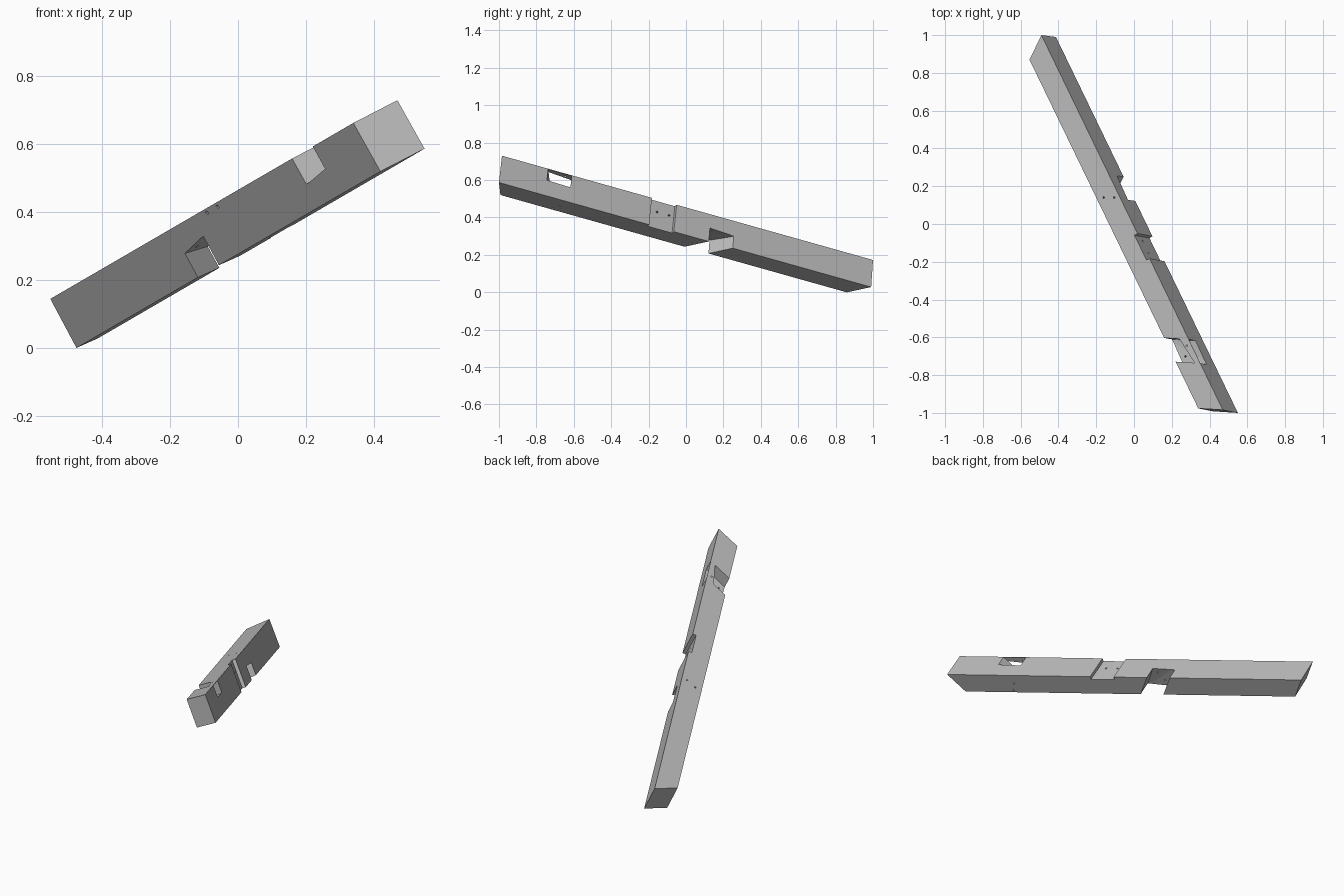
import bpy
import bmesh
from mathutils import Vector

cube = bpy.data.objects.get("Cube")
if cube:
    bpy.data.objects.remove(cube, do_unlink=True)

# Skewed beam frame: one top corner, two section edges, and the run per unit of y
CORNER = Vector((0.47, -0.984, 0.73))
ACROSS = Vector((-0.13, 0.008, -0.067))
DOWN = Vector((0.08, -0.016, -0.143))
RUN = Vector((-0.484, 1.0, -0.281))

timber = bpy.data.materials.new("timber_grey")
timber.use_nodes = True
timber.diffuse_color = (0.5, 0.5, 0.5, 1)
timber.node_tree.nodes["Principled BSDF"].inputs["Base Color"].default_value = (0.5, 0.5, 0.5, 1)


def point(y, a, b):
    """Point at a given y, a across the section and b down it."""
    p = CORNER + ACROSS * a + DOWN * b
    return p + RUN * (y - p.y)


def hull(name, points):
    bm = bmesh.new()
    for p in points:
        bm.verts.new(p)
    bmesh.ops.convex_hull(bm, input=bm.verts[:])
    bmesh.ops.dissolve_limit(bm, angle_limit=0.005, verts=bm.verts[:], edges=bm.edges[:])
    bmesh.ops.recalc_face_normals(bm, faces=bm.faces[:])
    mesh = bpy.data.meshes.new(name)
    bm.to_mesh(mesh)
    bm.free()
    mesh.materials.append(timber)
    obj = bpy.data.objects.new(name, mesh)
    bpy.context.collection.objects.link(obj)
    return obj


def block(name, walls, slope_a, slope_b, section):
    """Block between two sloping walls; section(i) gives the (a, b) corners at wall i."""
    return hull(name, [point(y + slope_a * a + slope_b * b, a, b)
                       for i, y in enumerate(walls) for a, b in section(i)])


def bore(start, end):
    start, end = Vector(start), Vector(end)
    axis = end - start
    bm = bmesh.new()
    bmesh.ops.create_cone(bm, cap_ends=True, segments=10, radius1=0.005,
                          radius2=0.005, depth=axis.length * 1.3)
    bm.transform(axis.to_track_quat('Z', 'Y').to_matrix().to_4x4())
    bmesh.ops.translate(bm, verts=bm.verts[:], vec=(start + end) / 2)
    mesh = bpy.data.meshes.new("bore_cutter")
    bm.to_mesh(mesh)
    bm.free()
    obj = bpy.data.objects.new("bore_cutter", mesh)
    bpy.context.collection.objects.link(obj)
    return obj


def cut(target, cutter):
    cutter.hide_render = True
    mod = target.modifiers.new("cut", 'BOOLEAN')
    mod.operation = 'DIFFERENCE'
    mod.solver = 'EXACT'
    mod.object = cutter
    bpy.context.view_layer.objects.active = target
    bpy.ops.object.modifier_apply(modifier=mod.name)


# Beam with two different mitred ends
square = [(0, 0), (1, 0), (1, 1), (0, 1)]
beam = hull("beam", [point(-0.984 + 0.008 * a - 0.016 * b, a, b) for a, b in square]
            + [point(1.0 - 0.13 * a - 0.01 * b, a, b) for a, b in square])


def floor_section(outer, depths):
    """Section open at the outer side with a tilted floor; depths at a=0 and a=1 per wall."""
    def section(i):
        d0, d1 = depths[i]
        s = 0.2 * (d1 - d0)
        return [(-0.2, outer), (1.2, outer), (1.2, d1 + s), (-0.2, d0 - s)]
    return section


# Lap joints: top notch, bottom notch and shallow side seat
top_notch = block("top_notch_cutter", (-0.737, -0.611), 0.008, -0.015,
                  floor_section(-0.3, [(0.42, 0.46), (0.45, 0.53)]))
bottom_notch = block("bottom_notch_cutter", (0.134, 0.262), -0.13, -0.012,
                     floor_section(1.3, [(0.5, 0.41), (0.56, 0.51)]))
side_seat = block("side_seat_cutter", (-0.182, -0.05), -0.06, -0.015,
                  lambda i: [(-0.3, -0.2), (0.16, -0.2), (0.16, 1.2), (-0.3, 1.2)])
cutters = [top_notch, bottom_notch, side_seat]

# Thin lip left over the top notch
lip = block("notch_lip", (-0.738, -0.610), 0.008, -0.015,
            lambda i: [(a, b) for a in (0, (0.23, 0.38)[i]) for b in (0, 0.015)])

# Paired bolt holes at each joint
down_unit = DOWN.normalized()
lip_bore = bore((0.28, -0.645, 0.62), (0.329, -0.671, 0.4625))
cutters += [lip_bore, bore((0.27, -0.70, 0.54), (0.298, -0.712, 0.448))]
for start in ((-0.16, 0.14, 0.368), (-0.105, 0.14, 0.397)):
    cutters.append(bore(start, Vector(start) + down_unit * 0.1))
for y, shift in ((-0.158, 0.0), (-0.094, 0.0)):
    near = point(y, 0, 0.45)
    cutters.append(bore(near, near + Vector((-0.159, 0.02, -0.015))))

for cutter in cutters:
    cut(beam, cutter)
cut(lip, lip_bore)
for cutter in cutters:
    bpy.data.objects.remove(cutter, do_unlink=True)
